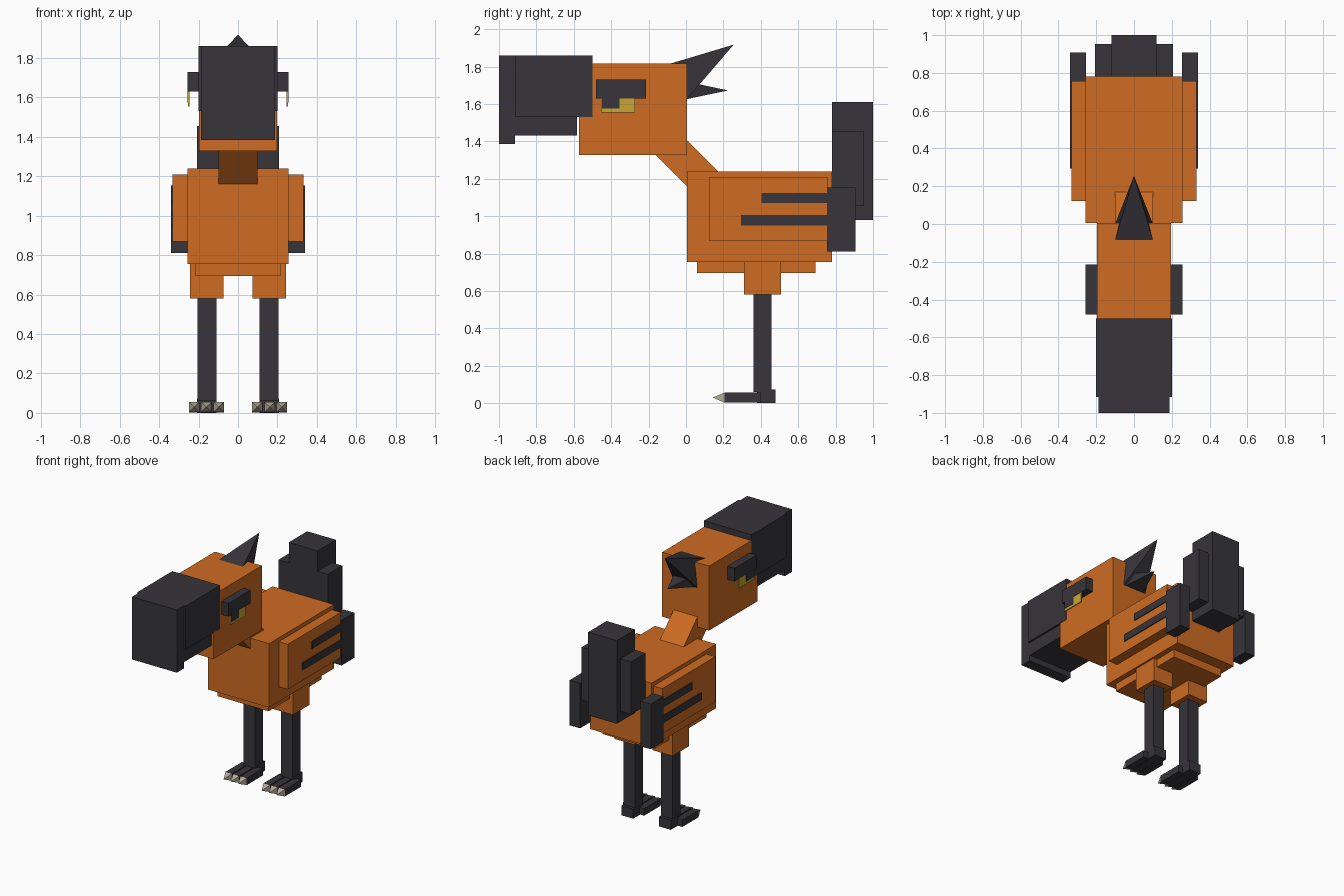
import bpy

cube = bpy.data.objects.get("Cube")
if cube:
    bpy.data.objects.remove(cube, do_unlink=True)


def material(name, rgb):
    mat = bpy.data.materials.new(name)
    mat.use_nodes = True
    mat.diffuse_color = (*rgb, 1)
    mat.node_tree.nodes["Principled BSDF"].inputs["Base Color"].default_value = (*rgb, 1)
    return mat


ORANGE = material("orange feathers", (0.62, 0.15, 0.016))
DARK = material("charcoal", (0.038, 0.035, 0.042))
YELLOW = material("yellow eye", (0.58, 0.38, 0.035))
CLAW = material("bone claw", (0.45, 0.42, 0.33))


def mesh(name, verts, faces, mat):
    data = bpy.data.meshes.new(name)
    data.from_pydata(verts, [], faces)
    data.materials.append(mat)
    obj = bpy.data.objects.new(name, data)
    bpy.context.collection.objects.link(obj)
    return obj


def prism(name, x, profile, mat):
    """Extrude a four-sided (y, z) profile, counter-clockwise from +x, across x."""
    verts = [(px, y, z) for px in x for y, z in profile]
    sides = [(i, (i + 1) % 4, (i + 1) % 4 + 4, i + 4) for i in range(4)]
    return mesh(name, verts, [(3, 2, 1, 0), (4, 5, 6, 7)] + sides, mat)


def box(name, x, y, z, mat):
    profile = [(y[0], z[0]), (y[1], z[0]), (y[1], z[1]), (y[0], z[1])]
    return prism(name, sorted(x), profile, mat)


def spike(name, base, tip, mat):
    """Four-sided pyramid from a base loop to a tip."""
    faces = [(3, 2, 1, 0)] + [(i, (i + 1) % 4, 4) for i in range(4)]
    return mesh(name, list(base) + [tip], faces, mat)


def wide(w):
    return (-w, w)


# Body, belly and slanted neck
box("body", wide(0.257), (0.005, 0.78), (0.755, 1.24), ORANGE)
box("belly", wide(0.215), (0.06, 0.692), (0.695, 0.76), ORANGE)
prism("neck", wide(0.1), [(-0.2, 1.365), (0.06, 1.105), (0.18, 1.23), (-0.08, 1.49)], ORANGE)

# Head and beak
box("head", wide(0.197), (-0.573, 0.005), (1.327, 1.815), ORANGE)
box("upper_beak", wide(0.2), (-0.915, -0.5), (1.53, 1.86), DARK)
box("lower_beak", wide(0.185), (-0.92, -0.583), (1.43, 1.54), DARK)
box("beak_tip", wide(0.187), (-1.0, -0.915), (1.385, 1.86), DARK)

# Crest spikes on the back of the head
spike("upper_crest",
      [(-0.1, -0.085, 1.815), (-0.1, 0, 1.62), (0.1, 0, 1.62), (0.1, -0.085, 1.815)],
      (0, 0.255, 1.917), DARK)
spike("lower_crest",
      [(-0.08, 0, 1.72), (-0.08, 0, 1.625), (0.08, 0, 1.625), (0.08, 0, 1.72)],
      (0, 0.225, 1.672), DARK)

# Tail feathers
box("tail_centre", wide(0.12), (0.78, 1.0), (0.98, 1.61), DARK)
box("tail_sides", wide(0.207), (0.78, 0.953), (1.055, 1.455), DARK)

# Paired parts
for side, s in (("left", 1), ("right", -1)):
    def pair(name, x, y, z, mat):
        return box(f"{side}_{name}", [s * v for v in x], y, z, mat)

    # Face
    pair("brow", (0.19, 0.256), (-0.48, -0.215), (1.63, 1.73), DARK)
    pair("eye", (0.245, 0.254), (-0.455, -0.272), (1.555, 1.635), YELLOW)
    pair("pupil", (0.246, 0.257), (-0.45, -0.355), (1.575, 1.635), DARK)

    # Wing with stripes and dark tip
    pair("wing", (0.25, 0.332), (0.122, 0.757), (0.868, 1.21), ORANGE)
    pair("wing_upper_stripe", (0.32, 0.339), (0.405, 0.76), (1.07, 1.125), DARK)
    pair("wing_lower_stripe", (0.32, 0.339), (0.293, 0.76), (0.95, 1.005), DARK)
    pair("wing_tip", (0.253, 0.34), (0.755, 0.907), (0.81, 1.152), DARK)

    # Leg
    pair("thigh", (0.073, 0.243), (0.31, 0.508), (0.58, 0.76), ORANGE)
    pair("shin", (0.11, 0.206), (0.36, 0.456), (0.06, 0.585), DARK)
    pair("heel", (0.108, 0.208), (0.38, 0.478), (0, 0.073), DARK)

    # Toes and claws
    for i in range(3):
        c = 0.098 + 0.062 * i
        lo, hi = s * c - 0.027, s * c + 0.027
        pair(f"toe_{i + 1}", (c - 0.027, c + 0.027), (0.205, 0.4), (0.003, 0.056), DARK)
        spike(f"{side}_claw_{i + 1}",
              [(lo, 0.206, 0.003), (hi, 0.206, 0.003), (hi, 0.206, 0.056), (lo, 0.206, 0.056)],
              (s * c, 0.143, 0.03), CLAW)
